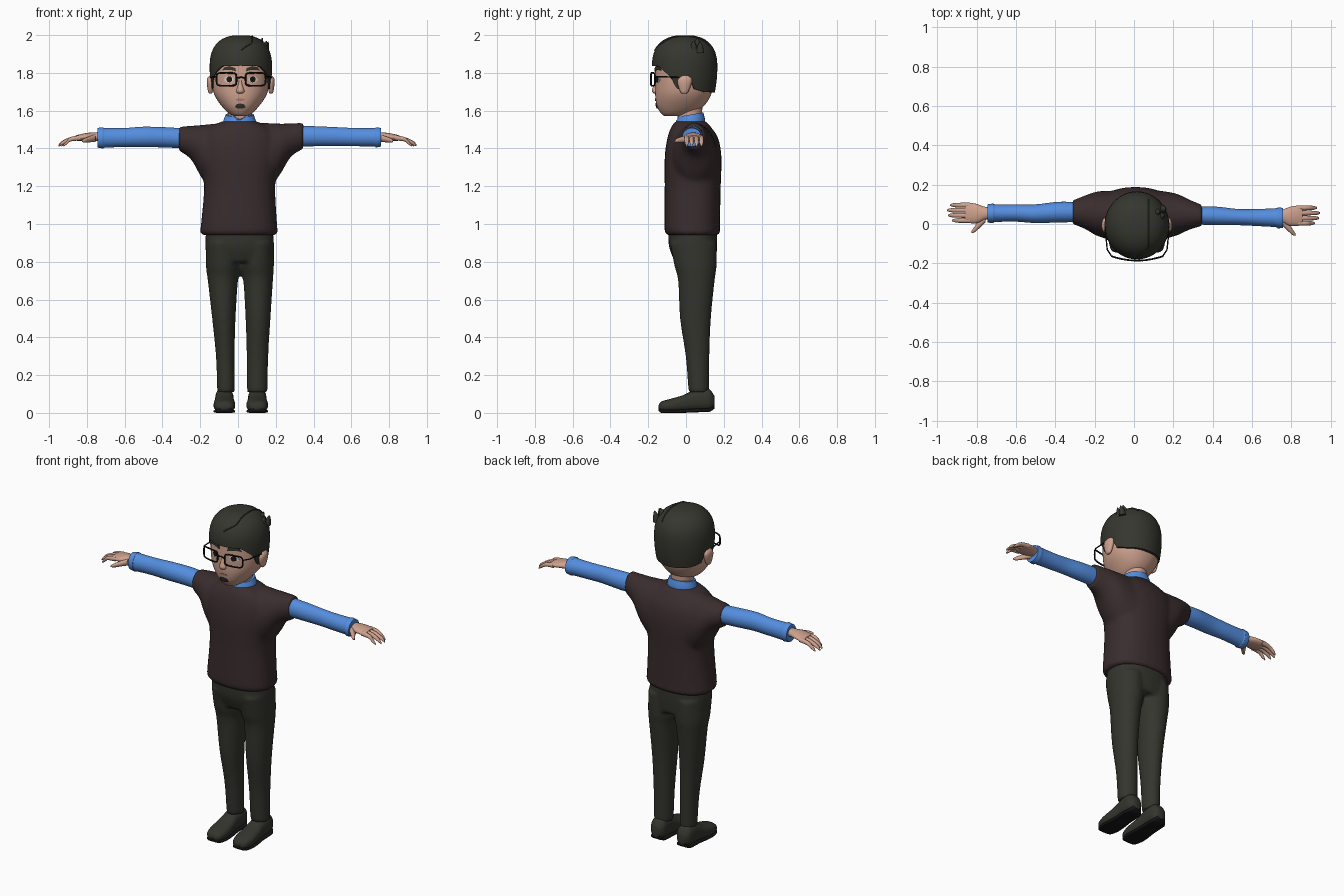
import bpy, bmesh, math
from mathutils import Vector
from mathutils.bvhtree import BVHTree

if "Cube" in bpy.data.objects:
    bpy.data.objects.remove(bpy.data.objects["Cube"])

def material(name, rgb):
    m = bpy.data.materials.new(name)
    m.diffuse_color = (*rgb, 1)
    m.use_nodes = True
    m.node_tree.nodes["Principled BSDF"].inputs["Base Color"].default_value = m.diffuse_color
    return m

SKIN = material("skin", (0.62, 0.36, 0.27))
HAIR = material("dark_hair", (0.036, 0.037, 0.028))
KNIT = material("brown_knit", (0.042, 0.026, 0.027))
BLUE = material("blue_shirt", (0.09, 0.27, 0.74))
CLOTH = material("dark_trousers", (0.034, 0.035, 0.026))
BLACK = material("black", (0.008, 0.008, 0.008))
WHITE = material("eye_white", (0.7, 0.66, 0.62))
LIP = material("lip", (0.42, 0.2, 0.16))

def spline(rows, steps=4):
    """Smoothly interpolate a list of number tuples."""
    out = []
    for i in range(len(rows) - 1):
        p = [rows[max(0, min(len(rows) - 1, i + k))] for k in (-1, 0, 1, 2)]
        for s in range(steps):
            t = s / steps
            out.append([b + 0.5 * t * (c - a + t * (2*a - 5*b + 4*c - d + t * (3*(b - c) + d - a)))
                        for a, b, c, d in zip(*p)])
    return out + [list(rows[-1])]

def loft(bm, axis, rows, n=28, p=2.0, steps=4):
    """Closed skin over rings (position, a0, a1, b0, b1) along an axis."""
    rings = []
    for t, a0, a1, b0, b1 in spline(rows, steps):
        ring = []
        for k in range(n):
            c, s = math.cos(math.tau * k / n), math.sin(math.tau * k / n)
            a = (a0 + a1) / 2 + (a1 - a0) / 2 * math.copysign(abs(c) ** (2 / p), c)
            b = (b0 + b1) / 2 + (b1 - b0) / 2 * math.copysign(abs(s) ** (2 / p), s)
            ring.append(bm.verts.new({'x': (t, a, b), 'y': (a, t, b), 'z': (a, b, t)}[axis]))
        rings.append(ring)
    for r, q in zip(rings, rings[1:]):
        for k in range(n):
            bm.faces.new((r[k], r[(k+1) % n], q[(k+1) % n], q[k]))
    bm.faces.new(rings[0])
    bm.faces.new(rings[-1])

def finish(name, bm, mat, voxel=0, angle=50):
    bmesh.ops.recalc_face_normals(bm, faces=bm.faces)
    me = bpy.data.meshes.new(name)
    bm.to_mesh(me)
    bm.free()
    me.materials.append(mat)
    ob = bpy.data.objects.new(name, me)
    bpy.context.collection.objects.link(ob)
    bpy.ops.object.select_all(action='DESELECT')
    ob.select_set(True)
    bpy.context.view_layer.objects.active = ob
    bpy.ops.object.shade_smooth_by_angle(angle=math.radians(angle))
    if voxel:
        r = ob.modifiers.new("blend", 'REMESH')
        r.mode, r.voxel_size, r.use_smooth_shade = 'VOXEL', voxel, True
        s = ob.modifiers.new("soften", 'SMOOTH')
        s.factor, s.iterations = 0.5, 6
    return ob

def lofted(name, mat, axis, rows, **kw):
    bm = bmesh.new()
    loft(bm, axis, rows, **kw)
    return finish(name, bm, mat)

def tube(name, pts, r, mat, cyclic=False):
    cu = bpy.data.curves.new(name, 'CURVE')
    cu.dimensions, cu.bevel_depth, cu.bevel_resolution = '3D', r, 2
    sp = cu.splines.new('POLY')
    sp.points.add(len(pts) - 1)
    for q, c in zip(sp.points, pts):
        q.co = (*c, 1)
    sp.use_cyclic_u = cyclic
    cu.materials.append(mat)
    bpy.context.collection.objects.link(bpy.data.objects.new(name, cu))

# sweater: torso and two flaring sleeves blended together
bm = bmesh.new()
loft(bm, 'z', [(.94, -.18, .19, -.095, .165), (.955, -.2, .21, -.11, .18), (1.0, -.196, .207, -.115, .18),
               (1.2, -.18, .197, -.113, .184), (1.35, -.2, .215, -.113, .188), (1.45, -.2, .215, -.1, .172),
               (1.51, -.15, .165, -.08, .135), (1.545, -.08, .095, -.055, .105)], p=2.3)
loft(bm, 'x', [(-.314, 0, .12, 1.388, 1.515), (-.25, -.025, .145, 1.343, 1.52),
               (-.19, -.06, .165, 1.24, 1.525), (-.12, -.08, .17, 1.15, 1.532)])
loft(bm, 'x', [(.347, -.01, .097, 1.398, 1.537), (.28, -.03, .125, 1.355, 1.533),
               (.215, -.06, .155, 1.25, 1.532), (.13, -.08, .17, 1.15, 1.537)])
finish("sweater", bm, KNIT, 0.011)

# trousers: hips and two legs
bm = bmesh.new()
loft(bm, 'z', [(.80, -.165, .185, -.06, .158), (.88, -.173, .191, -.09, .165), (.97, -.17, .185, -.095, .165)], p=2.3)
loft(bm, 'z', [(.11, -.11, -.018, .013, .122), (.3, -.117, -.018, -.002, .124), (.5, -.137, -.013, -.032, .132),
               (.7, -.16, 0, -.042, .152), (.78, -.17, .015, -.062, .162), (.9, -.17, .01, -.085, .162)])
loft(bm, 'z', [(.11, .048, .157, .013, .122), (.3, .046, .16, -.002, .124), (.5, .04, .172, -.032, .132),
               (.7, .028, .185, -.042, .152), (.78, .012, .19, -.062, .162), (.9, .015, .19, -.085, .162)])
finish("trousers", bm, CLOTH, 0.01)

# shoes with thin soles
SHOE = [(-.145, .022, .018, .04), (-.13, .045, .008, .06), (-.08, .057, .004, .075), (-.02, .054, .006, .092),
        (.03, .049, .01, .115), (.08, .049, .012, .13), (.125, .045, .014, .125), (.15, .025, .03, .09)]
for side, cx in (("left", -.072), ("right", .102)):
    lofted(side + "_shoe", CLOTH, 'y', [(y, cx - w, cx + w, a, b) for y, w, a, b in SHOE], p=2.5)
    lofted(side + "_sole", BLACK, 'y', [(y, cx - w, cx + w, max(0, a - .008), a + .012)
                                        for y, w, a, b in SHOE], p=4)

# shirt sleeves
lofted("left_sleeve", BLUE, 'x', [(-.745, .008, .1, 1.405, 1.508), (-.715, .004, .104, 1.4, 1.512),
       (-.705, .01, .1, 1.404, 1.508), (-.6, .012, .1, 1.408, 1.508), (-.5, .005, .1, 1.408, 1.515),
       (-.38, .008, .113, 1.405, 1.512), (-.28, .01, .11, 1.4, 1.505)])
lofted("right_sleeve", BLUE, 'x', [(.757, -.02, .082, 1.41, 1.508), (.73, -.022, .084, 1.405, 1.512),
       (.72, -.016, .08, 1.41, 1.508), (.62, -.01, .076, 1.412, 1.508), (.53, -.006, .076, 1.414, 1.512),
       (.42, -.006, .088, 1.412, 1.517), (.31, -.002, .09, 1.41, 1.52)])

# hands: palm, four drooping fingers, thumb
for side, s, dy, dx in (("left", -1, 0, 0), ("right", 1, -.014, -.004)):
    bm = bmesh.new()
    def part(rows, n=14):
        loft(bm, 'x', [(s * (x + dx), a + dy, b + dy, c, d) for x, a, b, c, d in rows], n=n)
    part([(.72, .028, .082, 1.435, 1.487), (.76, .02, .088, 1.44, 1.485), (.8, .004, .102, 1.442, 1.482),
          (.84, .005, .108, 1.44, 1.474), (.86, .01, .104, 1.442, 1.468)], 24)
    for i, tip in enumerate((.925, .945, .95, .935)):
        y = .018 + .026 * i
        part([(.835, y - .013, y + .013, 1.442, 1.47), (.885, y - .012, y + .012, 1.437, 1.461),
              (tip - .018, y - .01, y + .01, 1.42, 1.44), (tip, y - .004, y + .004, 1.41, 1.42)])
    part([(.755, .01, .05, 1.435, 1.475), (.785, -.02, .025, 1.432, 1.465),
          (.81, -.042, -.012, 1.43, 1.455), (.825, -.046, -.034, 1.434, 1.444)])
    finish(side + "_hand", bm, SKIN)

# neck and tilted collar
lofted("neck", SKIN, 'z', [(1.5, -.052, .072, -.035, .09), (1.57, -.052, .072, -.045, .085), (1.68, -.06, .08, -.05, .09)])
bm = bmesh.new()
loft(bm, 'z', [(1.515, -.08, .098, -.058, .1), (1.545, -.078, .095, -.056, .1), (1.58, -.066, .084, -.046, .092)])
for v in bm.verts:
    v.co.z += .17 * (v.co.y - .03)
    if v.co.y < 0 and v.co.z > 1.555:
        v.co.z -= .02 * max(0, 1 - abs(v.co.x - .01) / .03)
finish("collar", bm, BLUE)

# head
bm = bmesh.new()
loft(bm, 'z', [(1.572, -.02, .045, -.115, -.02), (1.585, -.048, .073, -.132, .03), (1.62, -.083, .108, -.153, .09),
               (1.67, -.118, .144, -.162, .126), (1.72, -.135, .162, -.163, .142), (1.8, -.14, .168, -.163, .15),
               (1.88, -.132, .162, -.155, .145), (1.95, -.09, .12, -.11, .1), (1.975, -.03, .06, -.05, .05)], n=40, p=2.15)
tree = BVHTree.FromBMesh(bm)
finish("head", bm, SKIN)

def face_y(x, z):
    hit = tree.ray_cast(Vector((x, -1, z)), Vector((0, 1, 0)))[0]
    return hit.y if hit else -.14

# ears and nose
for side, x in (("left", -.146), ("right", .175)):
    lofted(side + "_ear", SKIN, 'z', [(1.69, x - .004, x + .004, -.018, 0), (1.7, x - .012, x + .012, -.03, .012),
           (1.745, x - .019, x + .019, -.045, .03), (1.77, x - .017, x + .017, -.04, .03),
           (1.785, x - .006, x + .006, -.02, .012)], n=16)
lofted("nose", SKIN, 'z', [(1.69, .004, .02, -.168, -.15), (1.698, -.009, .033, -.178, -.14),
       (1.712, -.008, .032, -.18, -.14), (1.74, 0, .024, -.17, -.14), (1.775, .006, .018, -.163, -.145)], n=16)

# painted face details as thin plates that follow the face
def plate(name, mat, outline, lift):
    bm = bmesh.new()
    cx = sum(p[0] for p in outline) / len(outline)
    cz = sum(p[1] for p in outline) / len(outline)
    rings = []
    for f, d in ((.5, lift), (1, lift), (1, -.003)):
        rings.append([bm.verts.new((x, face_y(x, z) - d, z)) for x, z in
                      ((cx + (px - cx) * f, cz + (pz - cz) * f) for px, pz in outline)])
    n = len(outline)
    bm.faces.new(rings[0])
    for r, q in zip(rings, rings[1:]):
        for k in range(n):
            bm.faces.new((r[k], r[(k+1) % n], q[(k+1) % n], q[k]))
    finish(name, bm, mat, angle=40)

def oval(x, z, rx, rz, n=20):
    return [(x + rx * math.cos(math.tau * k / n), z + rz * math.sin(math.tau * k / n)) for k in range(n)]

MID = .016
for side, s in (("left", -1), ("right", 1)):
    ex = MID + s * .064
    plate(side + "_eye", WHITE, oval(ex, 1.765, .025, .017), .002)
    plate(side + "_iris", BLACK, oval(ex - s * .002, 1.766, .015, .016), .004)
    plate(side + "_brow", HAIR, [(MID + s * a, z) for a, z in
          ((.026, 1.808), (.03, 1.826), (.06, 1.836), (.088, 1.83), (.1, 1.812), (.085, 1.816), (.055, 1.816))], .006)
plate("mouth", LIP, oval(MID - .004, 1.658, .026, .006), .003)
plate("goatee", HAIR, [(MID - .004 + a, z) for a, z in
      ((-.028, 1.617), (-.022, 1.633), (0, 1.638), (.022, 1.633), (.028, 1.617), (.012, 1.611), (-.012, 1.611))], .006)

# glasses
def lens_y(x):
    return -.186 + .022 * ((x - MID) / .13) ** 2
for side, s in (("left", -1), ("right", 1)):
    cx, pts = MID + s * .077, []
    for k in range(28):
        c, q = math.cos(math.tau * k / 28), math.sin(math.tau * k / 28)
        x = cx + .053 * math.copysign(abs(c) ** .4, c)
        pts.append((x, lens_y(x), 1.766 + .034 * math.copysign(abs(q) ** .4, q)))
    tube(side + "_lens_frame", pts, .0045, BLACK, True)
    out = MID + s * .13
    tube(side + "_temple", [(out, lens_y(out), 1.78), (MID + s * .152, -.13, 1.78), (MID + s * .163, -.02, 1.775)], .0035, BLACK)
tube("bridge", [(MID + a, lens_y(MID + a), 1.772 + b) for a, b in ((-.024, 0), (0, .005), (.024, 0))], .004, BLACK)

# hair cap: lower edge follows the hairline round the head
LINE = [(0, 1.838), (38, 1.835), (55, 1.80), (66, 1.77), (74, 1.715), (84, 1.715), (90, 1.775),
        (100, 1.77), (108, 1.715), (130, 1.70), (180, 1.695)]
def hairline(deg):
    for (a, p), (b, q) in zip(LINE, LINE[1:]):
        if a <= deg <= b:
            return p + (q - p) * (deg - a) / (b - a)
def hair_point(az, z, grow=1.0):
    h = (z - 1.83) / .17
    r = max(0, 1 - h ** 2.5) ** .4 if h > 0 else 1 - .075 * (h * .17 / .13) ** 2
    return (.015 + .165 * r * grow * math.sin(az), -.007 - .173 * r * grow * math.cos(az), z)
bm = bmesh.new()
N, M, rings = 80, 16, []
for j in range(1, M + 2):
    f = 1 - (1 - min(j, M) / M) if j > M else math.sin(j / M * math.pi / 2) ** 2
    ring = []
    for k in range(N):
        az = math.tau * k / N
        low = hairline(min(360 * k / N, 360 - 360 * k / N))
        ring.append(bm.verts.new(hair_point(az, 2.0 - f * (2.0 - low), .86 if j > M else 1)))
    rings.append(ring)
bm.faces.new(rings[0])
for r, q in zip(rings, rings[1:]):
    for k in range(N):
        bm.faces.new((r[k], r[(k+1) % N], q[(k+1) % N], q[k]))
finish("hair", bm, HAIR)

# side parting ridge and small tuft
part_line = []
for k in range(21):
    y = -.165 + .29 * k / 20
    x = .075 - .07 * max(0, (-y - .11) / .06) ** 2
    r = math.hypot((x - .015) / .165, (y + .007) / .173)
    part_line.append((x, y, 1.83 + .17 * max(0, 1 - min(r, 1) ** 2.5) ** .4))
tube("parting", part_line, .004, HAIR)
bm = bmesh.new()
for x, y, z in ((.12, .06, 1.985), (.142, .04, 1.97), (.15, .075, 1.965)):
    loft(bm, 'z', [(z - .06, x - .025, x + .015, y - .022, y + .022), (z - .02, x - .012, x + .014, y - .014, y + .014),
                   (z, x + .008, x + .012, y - .002, y + .002)], n=10)
finish("hair_tuft", bm, HAIR)
